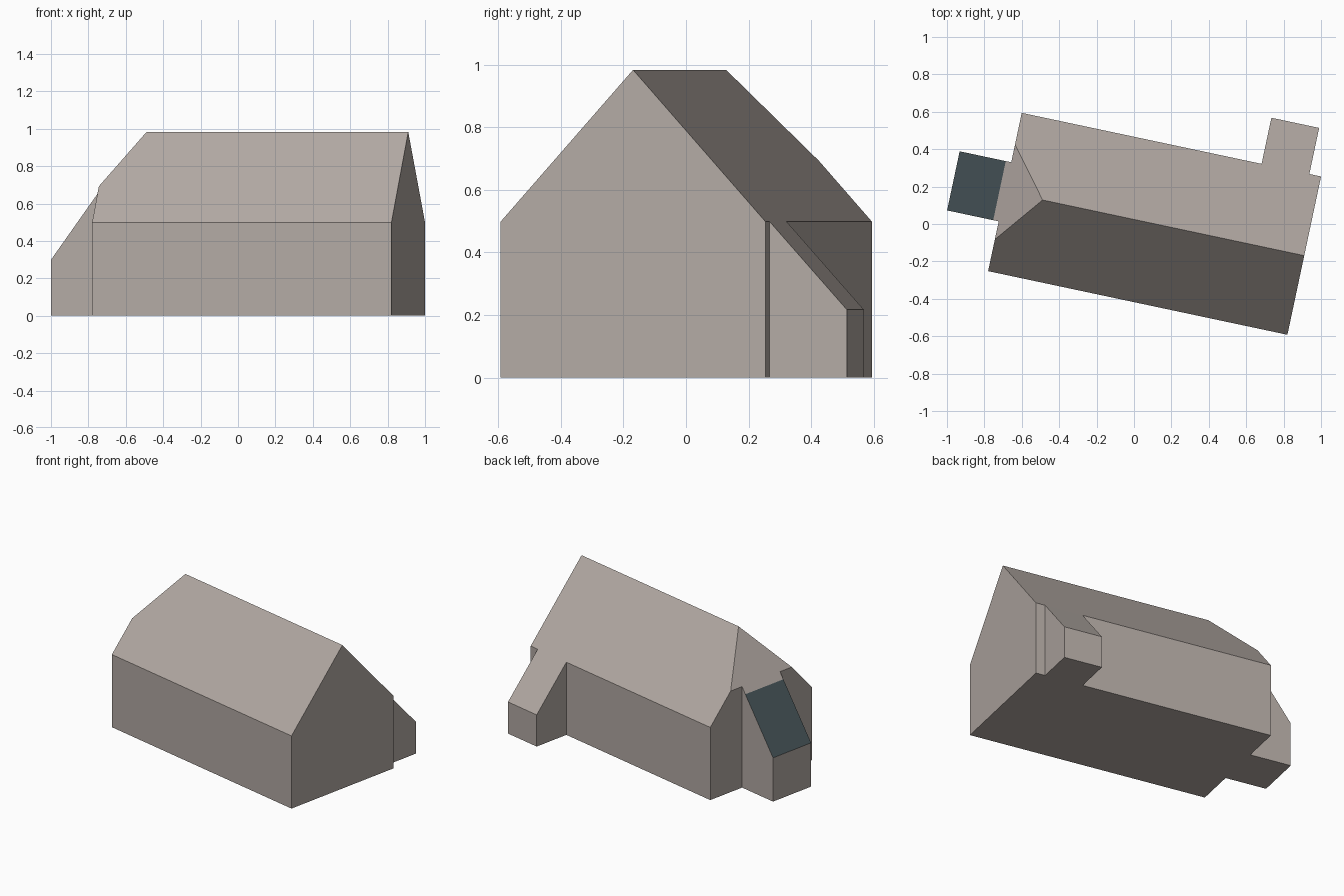
import bpy, bmesh, math
from mathutils import Matrix, Vector

if "Cube" in bpy.data.objects:
    bpy.data.objects.remove(bpy.data.objects["Cube"])

# House frame: u along the ridge, v across, turned 12 degrees on the plot
PLACE = Matrix.Translation((-0.78, -0.252, 0)) @ Matrix.Rotation(math.radians(-12), 4, 'Z')
LENGTH, WIDTH, EAVE, RIDGE = 1.636, 0.865, 0.498, 0.983
HIP_U, HIP_Z = 0.206, 0.692


def material(name, rgb):
    m = bpy.data.materials.new(name)
    m.diffuse_color = (*rgb, 1)
    m.use_nodes = True
    m.node_tree.nodes["Principled BSDF"].inputs["Base Color"].default_value = m.diffuse_color
    return m


BEIGE = material("warm_beige", (0.45, 0.40, 0.37))
TEAL = material("dark_teal", (0.061, 0.088, 0.098))


def prism(points, offset):
    """Solid made by sweeping a closed outline along an offset."""
    bm = bmesh.new()
    face = bm.faces.new([bm.verts.new(p) for p in points])
    geom = bmesh.ops.extrude_face_region(bm, geom=[face])["geom"]
    moved = [g for g in geom if isinstance(g, bmesh.types.BMVert)]
    bmesh.ops.translate(bm, verts=moved, vec=offset)
    bmesh.ops.recalc_face_normals(bm, faces=bm.faces)
    return bm


def finish(bm, name, mats):
    bm.transform(PLACE)
    me = bpy.data.meshes.new(name)
    bm.to_mesh(me)
    bm.free()
    for m in mats:
        me.materials.append(m)
    ob = bpy.data.objects.new(name, me)
    bpy.context.collection.objects.link(ob)


# Main house: gabled prism with a half hip sliced off the left end
outline = [(0, 0), (WIDTH, 0), (WIDTH, EAVE), (WIDTH / 2, RIDGE), (0, EAVE)]
house = prism([(0, v, z) for v, z in outline], (LENGTH, 0, 0))
cut = bmesh.ops.bisect_plane(
    house, geom=house.verts[:] + house.edges[:] + house.faces[:],
    plane_co=(0, 0, HIP_Z), plane_no=Vector((HIP_Z - RIDGE, 0, HIP_U)).normalized(),
    clear_outer=True)["geom_cut"]
bmesh.ops.contextual_create(house, geom=[g for g in cut if isinstance(g, bmesh.types.BMEdge)])
bmesh.ops.recalc_face_normals(house, faces=house.faces)
finish(house, "main_house", [BEIGE])

# Left lean-to: its roof carries on the hip slope, teal on the lower part
slope = (RIDGE - HIP_Z) / HIP_U
SPLIT, OUT = -0.03, -0.282
side = [(OUT, 0), (0, 0), (0, HIP_Z), (SPLIT, HIP_Z + SPLIT * slope), (OUT, 0.3)]
left = prism([(u, 0.272, z) for u, z in side], (0, 0.323, 0))
for f in left.faces:
    if f.normal.z > 0.1 and f.calc_center_median().x < SPLIT:
        f.material_index = 1
finish(left, "left_lean_to", [BEIGE, TEAL])

# Back lean-to: its roof carries on the main roof slope
back_side = [(WIDTH, 0), (1.117, 0), (1.117, 0.217), (WIDTH, EAVE)]
finish(prism([(1.311, v, z) for v, z in back_side], (0.261, 0, 0)), "back_lean_to", [BEIGE])
